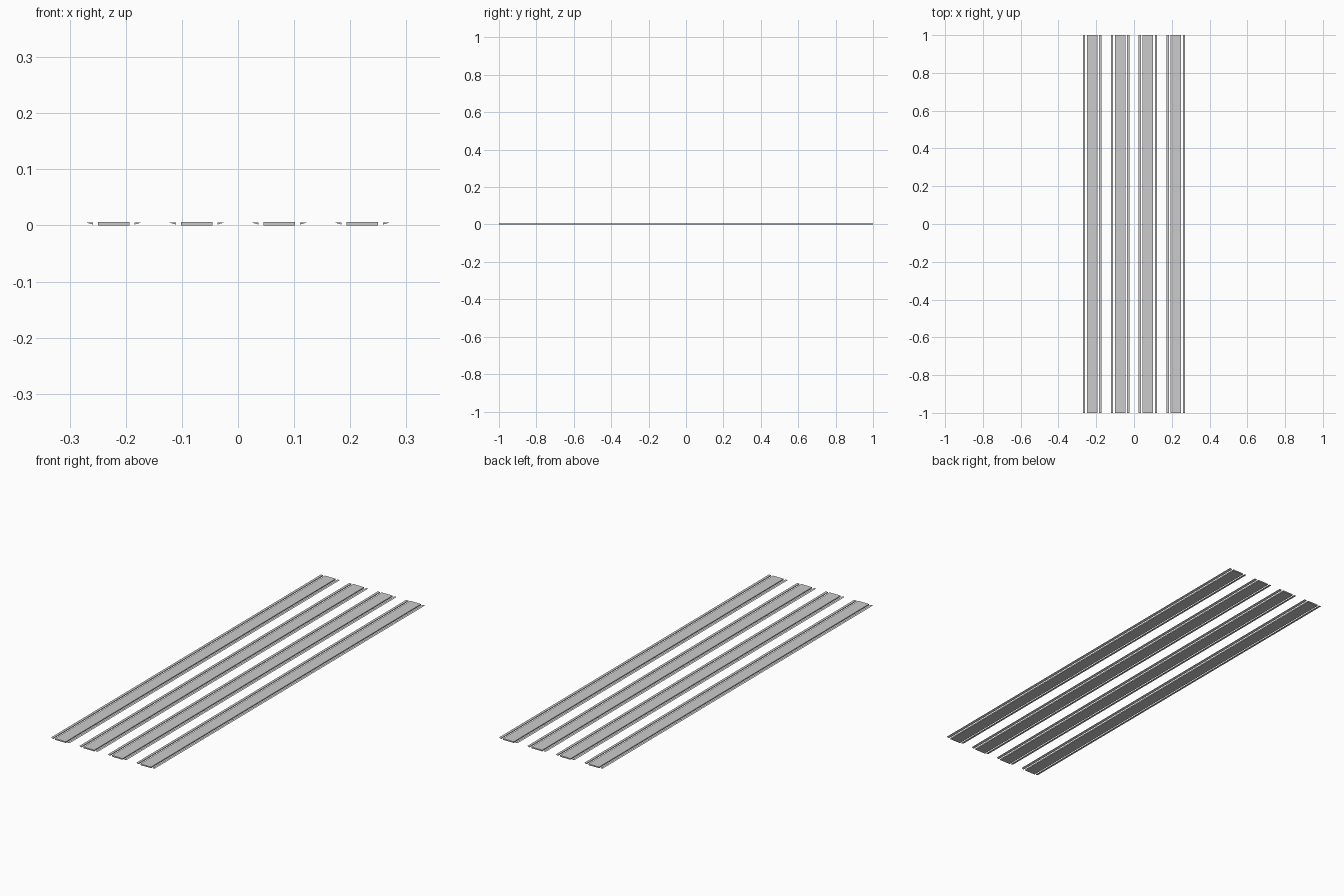
import bpy, bmesh

if "Cube" in bpy.data.objects:
    bpy.data.objects.remove(bpy.data.objects["Cube"])

HALF_LEN = 1.0


def extrude_profile(name, profile, x):
    """Prism along y from an (x, z) cross-section."""
    bm = bmesh.new()
    face = bm.faces.new([bm.verts.new((px, -HALF_LEN, pz)) for px, pz in profile])
    ext = bmesh.ops.extrude_face_region(bm, geom=[face])
    moved = [v for v in ext["geom"] if isinstance(v, bmesh.types.BMVert)]
    bmesh.ops.translate(bm, verts=moved, vec=(0, 2 * HALF_LEN, 0))
    bmesh.ops.recalc_face_normals(bm, faces=bm.faces)
    mesh = bpy.data.meshes.new(name)
    bm.to_mesh(mesh)
    bm.free()
    obj = bpy.data.objects.new(name, mesh)
    obj.location.x = x
    bpy.context.collection.objects.link(obj)
    return obj


# Cross-sections: flat central board and a wedge edging strip
board = [(-0.028, 0), (0.028, 0), (0.028, 0.006), (-0.028, 0.006)]
edging = [(0.037, 0.0015), (0.049, 0.005), (0.037, 0.005)]

# Four evenly spaced boards, each with an edging strip on both sides
for i in range(4):
    x = (i - 1.5) * 0.1476
    extrude_profile(f"board_{i + 1}", board, x)
    for side, label in ((-1, "left"), (1, "right")):
        profile = [(side * px, pz) for px, pz in edging]
        extrude_profile(f"edging_{label}_{i + 1}", profile, x)
